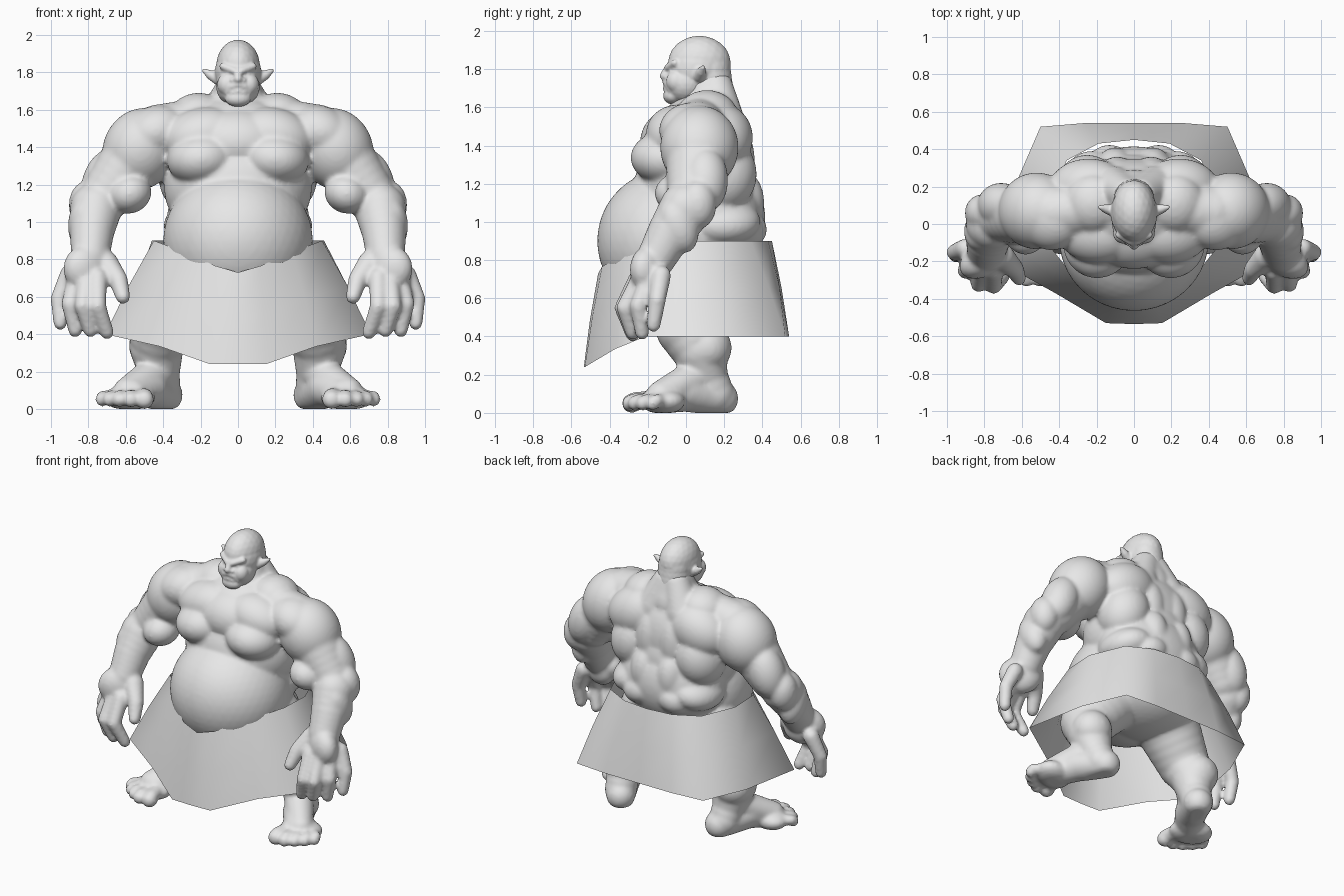
import bpy, bmesh, math
from mathutils import Matrix, Vector, Euler

grey = bpy.data.materials.new("stone_grey")
grey.diffuse_color = (0.8, 0.8, 0.8, 1)


def unit_sphere(level):
    bm = bmesh.new()
    bmesh.ops.create_icosphere(bm, subdivisions=level, radius=1)
    bm.verts.index_update()
    data = [v.co.copy() for v in bm.verts], [[v.index for v in f.verts] for f in bm.faces]
    bm.free()
    return data


COARSE, FINE = unit_sphere(3), unit_sphere(4)


def blob(part, c, r, rot=(0, 0, 0)):
    """Ellipsoid, mirrored across x when off centre."""
    verts, faces = part
    co, polys = FINE if max(r) > .17 else COARSE
    for s in ((1, -1) if c[0] else (1,)):
        e = Euler((math.radians(rot[0]), math.radians(rot[1]) * s, math.radians(rot[2]) * s))
        m = Matrix.Translation((c[0] * s, c[1], c[2])) @ e.to_matrix().to_4x4() @ Matrix.Diagonal((*r, 1))
        n = len(verts)
        verts.extend(m @ v for v in co)
        faces.extend([i + n for i in f] for f in polys)


def limb(part, *pts):
    """Tapered limb through points (x, y, z, radius)."""
    for a, b in zip(pts, pts[1:]):
        a, b = Vector(a), Vector(b)
        n = max(2, int((b.xyz - a.xyz).length / (min(a.w, b.w) * 0.33)))
        for i in range(n + 1):
            p = a.lerp(b, i / n)
            blob(part, p[:3], (p.w,) * 3)


def finish(part, name, voxel=None, smooth=3):
    me = bpy.data.meshes.new(name)
    me.from_pydata(part[0], [], part[1])
    me.materials.append(grey)
    for p in me.polygons:
        p.use_smooth = True
    ob = bpy.data.objects.new(name, me)
    bpy.context.collection.objects.link(ob)
    if voxel:
        m = ob.modifiers.new("fuse", 'REMESH')
        m.mode, m.voxel_size, m.use_smooth_shade = 'VOXEL', voxel, True
        m = ob.modifiers.new("soften", 'SMOOTH')
        m.factor, m.iterations = 0.5, smooth


body = ([], [])

# trunk: ribcage, midriff, belly, lower back, pelvis
blob(body, (0, .07, 1.33), (.39, .28, .34))
blob(body, (0, .05, 1.18), (.395, .32, .32))
blob(body, (0, -.08, .90), (.40, .385, .38))
blob(body, (0, .15, 1.02), (.38, .265, .30))
blob(body, (0, .08, .72), (.37, .33, .22))

# chest and collar
blob(body, (.195, -.10, 1.335), (.185, .19, .14), (0, 6, 10))
blob(body, (.19, -.045, 1.46), (.22, .165, .15), (0, 12, 0))
blob(body, (0, -.02, 1.42), (.28, .22, .19))
limb(body, (.10, .09, 1.56, .12), (.42, .06, 1.48, .15))

# shoulder blades, lats, spine muscles, waist
blob(body, (.24, .19, 1.44), (.22, .16, .17), (0, 20, 0))
blob(body, (.25, .19, 1.25), (.17, .18, .20), (0, -15, 0))
blob(body, (.09, .25, 1.32), (.11, .11, .20))
blob(body, (.10, .28, 1.10), (.11, .13, .18))
blob(body, (.13, .28, .96), (.14, .145, .11), (0, 15, 0))
blob(body, (.23, .19, 1.00), (.17, .20, .12), (0, 15, 0))

# neck and traps
limb(body, (0, .12, 1.72, .115), (0, .12, 1.56, .17))
blob(body, (.22, .11, 1.56), (.16, .16, .13), (0, 10, 0))
limb(body, (.04, .16, 1.70, .09), (.11, .19, 1.52, .12))

# shoulder and upper arm
blob(body, (.52, .07, 1.39), (.20, .205, .225), (0, -28, 0))
blob(body, (.44, .03, 1.48), (.18, .17, .14), (0, 20, 0))
limb(body, (.55, .06, 1.36, .17), (.70, .04, 1.15, .14))
blob(body, (.71, .10, 1.22), (.12, .12, .18), (0, -20, 0))
blob(body, (.58, -.035, 1.15), (.12, .13, .105), (0, 20, 0))

# elbow and forearm
blob(body, (.81, .06, 1.09), (.095, .10, .13))
limb(body, (.76, .00, 1.07, .14), (.78, -.08, .95, .12), (.79, -.15, .82, .105))
blob(body, (.82, -.04, .98), (.09, .10, .15), (20, 0, 0))

# palm, thumb and four fingers
blob(body, (.805, -.19, .75), (.14, .09, .13), (0, 0, -30))
limb(body, (.71, -.17, .78, .07), (.64, -.24, .69, .052), (.615, -.29, .60, .04))
for root, mid, tip in (
        ((.90, -.13, .72), (.958, -.15, .59), (.95, -.17, .46)),
        ((.86, -.19, .70), (.90, -.25, .56), (.87, -.23, .42)),
        ((.81, -.24, .69), (.83, -.32, .55), (.79, -.28, .42)),
        ((.75, -.25, .70), (.75, -.33, .55), (.70, -.28, .41))):
    limb(body, (*root, .053), (*mid, .045), (*tip, .038))

# thigh, knee, calf, ankle
limb(body, (.22, .04, .70, .22), (.41, .01, .45, .17), (.435, .07, .33, .145),
     (.42, .11, .19, .11), (.41, .15, .10, .105))
blob(body, (.45, .11, .34), (.135, .13, .13))

# foot and toes
limb(body, (.39, .18, .075, .095), (.48, .00, .11, .105), (.56, -.13, .08, .085))
limb(body, (.44, .06, .19, .10), (.59, -.13, .09, .08))
blob(body, (.58, -.12, .06), (.145, .11, .07), (0, 0, 25))
for x, y, r in ((.50, -.285, .052), (.575, -.295, .042), (.635, -.265, .040),
                (.685, -.225, .039), (.725, -.175, .038)):
    limb(body, (.55 + (x - .55) * .6, y * .5 - .02, .065, r), (x, y + .02, .065, r * .9), (x, y, .05, r))

# flat soles
for v in body[0]:
    v.z = max(v.z, 0)
finish(body, "body", .0125, 8)

# head: cranium, jaw, nape, cheeks
head = ([], [])
blob(head, (0, .07, 1.83), (.118, .165, .145))
blob(head, (0, .06, 1.80), (.125, .16, .14))
blob(head, (0, .0, 1.725), (.118, .118, .11))
limb(head, (0, .125, 1.80, .11), (0, .14, 1.64, .115))
blob(head, (.06, -.05, 1.735), (.052, .055, .06))
# brow, nose, eyes, mouth
limb(head, (.02, -.095, 1.808, .019), (.08, -.058, 1.832, .02))
limb(head, (0, -.09, 1.81, .02), (0, -.115, 1.765, .023))
blob(head, (.025, -.10, 1.758), (.02, .02, .015))
blob(head, (.05, -.075, 1.79), (.016, .014, .012))
limb(head, (0, -.108, 1.735, .018), (.035, -.10, 1.725, .016), (.06, -.085, 1.69, .012))
limb(head, (0, -.103, 1.70, .018), (.03, -.098, 1.69, .015))
blob(head, (0, -.07, 1.66), (.07, .05, .045))
# pointed ears
limb(head, (.105, .07, 1.765, .034), (.145, .08, 1.785, .026), (.182, .09, 1.81, .012))
finish(head, "head", .0075, 4)

# kilt: half rings from front to back, mirrored and skinned
top = [(0, -.46, .73), (.12, -.44, .765), (.29, -.32, .84), (.45, -.12, .90),
       (.46, .10, .90), (.36, .34, .90), (.19, .43, .90), (0, .45, .90)]
bottom = [(0, -.535, .24), (.15, -.53, .24), (.42, -.37, .335), (.71, -.21, .40),
          (.63, .22, .40), (.50, .52, .40), (.26, .54, .40), (0, .54, .40)]


def full(half):
    return [Vector(p) for p in half + [(-x, y, z) for x, y, z in half[-2:0:-1]]]


hem, waist = full(bottom), full(top)
middle = [(a + b) / 2 * 1.01 for a, b in zip(hem, waist)]
n = len(hem)
faces = [(k * n + i, k * n + n + i, k * n + n + (i + 1) % n, k * n + (i + 1) % n)
         for k in (0, 1) for i in range(n)]
finish((hem + middle + waist, faces), "kilt")
